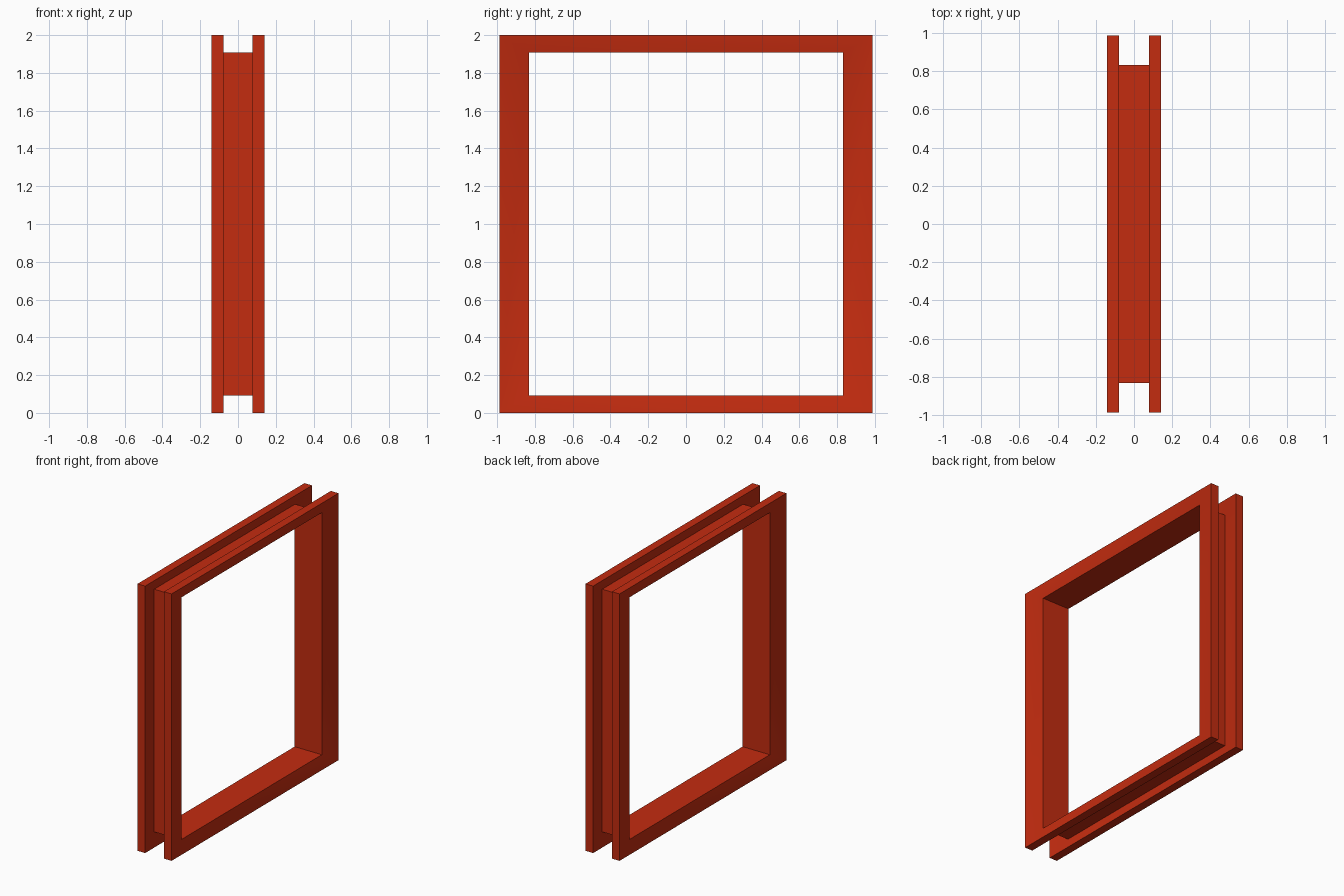
import bpy

if "Cube" in bpy.data.objects:
    bpy.data.objects.remove(bpy.data.objects["Cube"])

# Cross-section of the frame: (x, half width in y, half height in z)
# Two wedge-shaped flanges joined at their inner tips by a thin web
half = [
    (0.113, 0.831, 0.907),   # inner opening edge
    (0.141, 0.988, 1.000),   # outer rim, outside edge
    (0.078, 0.988, 1.000),   # outer rim, channel edge
    (0.111, 0.834, 0.909),   # bottom of the channel
]
profile = half + [(-x, y, z) for x, y, z in reversed(half)]

# Sweep the section round the four mitred corners
corners = [(-1, -1), (1, -1), (1, 1), (-1, 1)]
verts = [(x, sy * hy, 1 + sz * hz) for sy, sz in corners for x, hy, hz in profile]
n = len(profile)
faces = []
for c in range(4):
    d = (c + 1) % 4
    for i in range(n):
        j = (i + 1) % n
        faces.append((c * n + i, d * n + i, d * n + j, c * n + j))

mesh = bpy.data.meshes.new("grooved_frame")
mesh.from_pydata(verts, [], faces)
frame = bpy.data.objects.new("grooved_frame", mesh)
bpy.context.collection.objects.link(frame)

# Consistent outward normals and soft mitres
bpy.context.view_layer.objects.active = frame
frame.select_set(True)
bpy.ops.object.mode_set(mode='EDIT')
bpy.ops.mesh.select_all(action='SELECT')
bpy.ops.mesh.normals_make_consistent(inside=False)
bpy.ops.object.mode_set(mode='OBJECT')
bpy.ops.object.shade_smooth_by_angle(angle=0.52)

# Red paint
red = bpy.data.materials.new("red_paint")
red.diffuse_color = (0.55, 0.025, 0.005, 1)
red.use_nodes = True
red.node_tree.nodes["Principled BSDF"].inputs["Base Color"].default_value = red.diffuse_color
mesh.materials.append(red)
